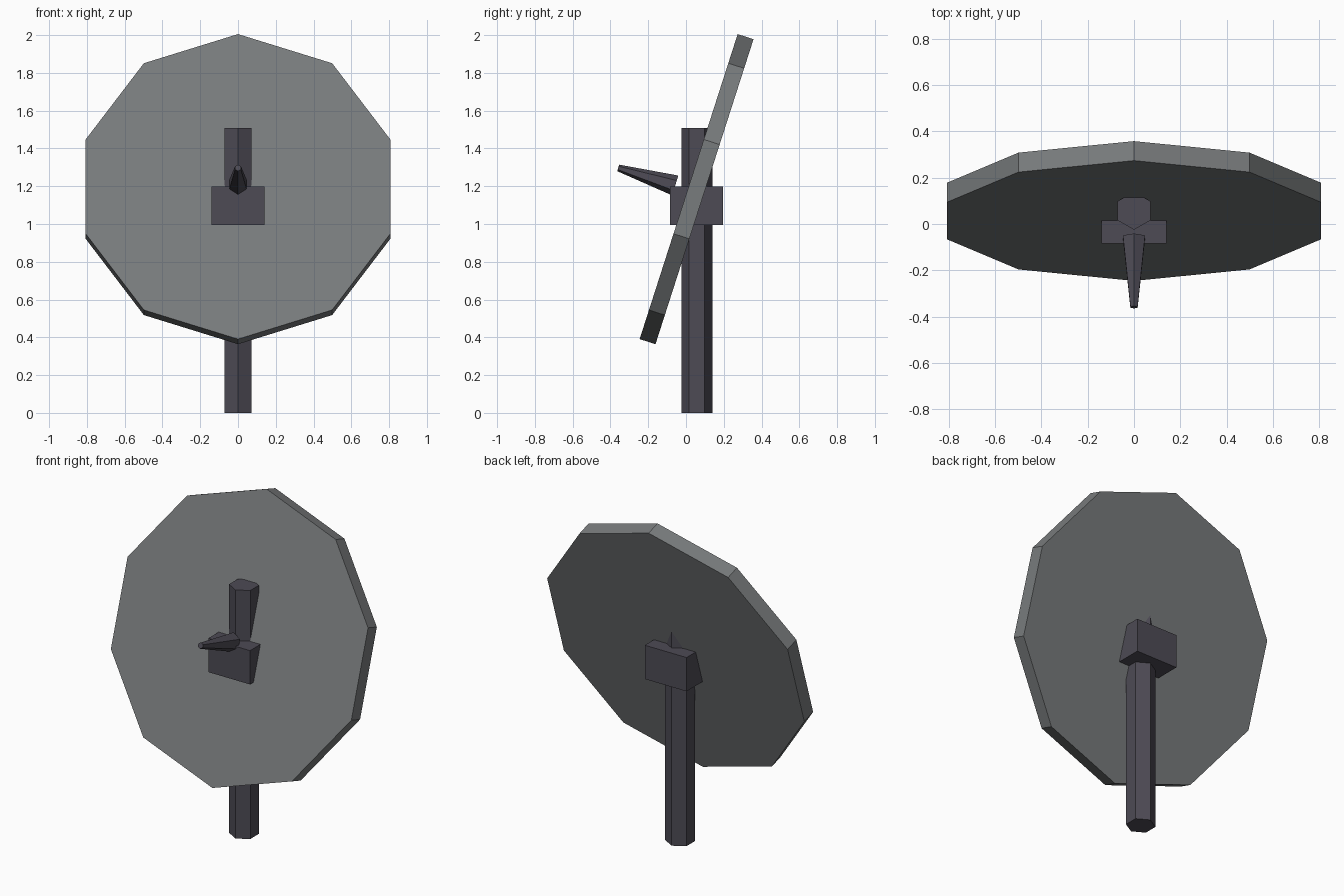
import bpy
from math import atan2, pi
from mathutils import Matrix, Vector

cube = bpy.data.objects.get("Cube")
if cube:
    bpy.data.objects.remove(cube, do_unlink=True)


def material(name, rgb):
    m = bpy.data.materials.new(name)
    m.use_nodes = True
    m.diffuse_color = (*rgb, 1)
    m.node_tree.nodes["Principled BSDF"].inputs["Base Color"].default_value = (*rgb, 1)
    return m


steel = material("grey steel", (0.19, 0.20, 0.205))
iron = material("dark iron", (0.075, 0.07, 0.09))


def prism(name, sides, start, end, r1, r2, mat):
    """Flat-sided prism or taper in the x = 0 plane, with a corner facing up or back."""
    a, b = Vector((0, *start)), Vector((0, *end))
    axis = b - a
    bpy.ops.mesh.primitive_cone_add(vertices=sides, radius1=r1, radius2=r2, depth=axis.length)
    ob = bpy.context.object
    ob.name = name
    tilt = -atan2(axis.y, axis.z)
    ob.matrix_world = Matrix.Translation((a + b) / 2) @ Matrix.Rotation(tilt, 4, "X")
    ob.data.materials.append(mat)
    return ob


# Upright hexagonal post
prism("post", 6, (0.057, 0), (0.057, 1.507), 0.082, 0.082, iron)

# Ten-sided tilted disc
prism("dish", 10, (0.098, 1.171), (0.014, 1.198), 0.848, 0.848, steel)

# Tapered feed spike in front of the disc
prism("feed_spike", 6, (-0.057, 1.204), (-0.359, 1.297), 0.055, 0.018, iron)

# Mounting block through the disc
bpy.ops.mesh.primitive_cube_add(size=1, location=(0, 0.055, 1.097))
block = bpy.context.object
block.name = "mount_block"
block.scale = (0.28, 0.28, 0.205)
block.data.materials.append(iron)
